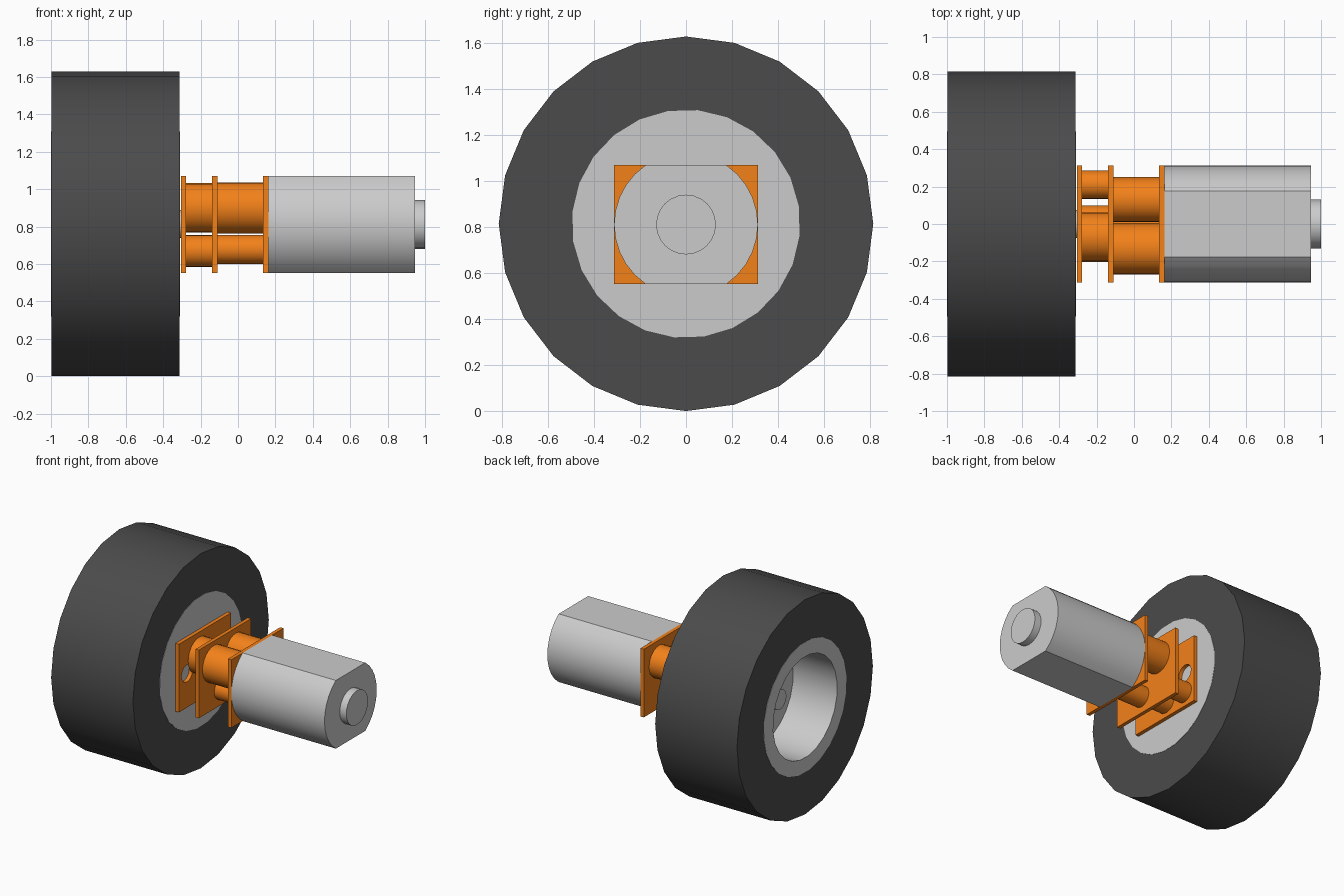
import bpy, bmesh, math

if "Cube" in bpy.data.objects:
    bpy.data.objects.remove(bpy.data.objects["Cube"])

AXLE = 0.815


def material(name, rgb):
    m = bpy.data.materials.new(name)
    m.diffuse_color = (*rgb, 1)
    m.use_nodes = True
    m.node_tree.nodes["Principled BSDF"].inputs["Base Color"].default_value = m.diffuse_color
    return m


RUBBER = material("dark_rubber", (0.07, 0.07, 0.07))
ORANGE = material("orange", (0.9, 0.22, 0.01))
CAP = material("light_grey", (0.6, 0.6, 0.6))


def finish(name, bm, mat, smooth=True):
    bmesh.ops.recalc_face_normals(bm, faces=bm.faces)
    me = bpy.data.meshes.new(name)
    bm.to_mesh(me)
    bm.free()
    ob = bpy.data.objects.new(name, me)
    bpy.context.collection.objects.link(ob)
    if mat:
        me.materials.append(mat)
    bpy.ops.object.select_all(action='DESELECT')
    ob.select_set(True)
    bpy.context.view_layer.objects.active = ob
    if smooth:
        bpy.ops.object.shade_smooth_by_angle(angle=math.radians(30))
    return ob


def lathe(name, profile, sides, mat=None, phase=0.0):
    """Spin a closed (x, radius) loop around the axle."""
    bm = bmesh.new()
    rings = []
    for i in range(sides):
        a = 2 * math.pi * i / sides + phase
        rings.append([bm.verts.new((x, r * math.cos(a), AXLE + r * math.sin(a)))
                      for x, r in profile])
    n = len(profile)
    for i in range(sides):
        a, b = rings[i], rings[(i + 1) % sides]
        for j in range(n):
            k = (j + 1) % n
            bm.faces.new((a[j], a[k], b[k], b[j]))
    bmesh.ops.remove_doubles(bm, verts=bm.verts, dist=1e-5)
    return finish(name, bm, mat)


def prism(name, outline, x0, x1, mat=None, smooth=True):
    """Extrude a (y, z) outline from x0 to x1."""
    bm = bmesh.new()
    f = bm.faces.new([bm.verts.new((x0, y, z)) for y, z in outline])
    ext = bmesh.ops.extrude_face_region(bm, geom=[f])
    bmesh.ops.translate(bm, vec=(x1 - x0, 0, 0),
                        verts=[v for v in ext["geom"] if isinstance(v, bmesh.types.BMVert)])
    return finish(name, bm, mat, smooth)


def circle(y, z, r, n=24):
    return [(y + r * math.cos(2 * math.pi * i / n), z + r * math.sin(2 * math.pi * i / n))
            for i in range(n)]


# Wheel: low-sided tyre and a cup-shaped rim
lathe("tyre", [(-0.998, 0.815), (-0.312, 0.815), (-0.312, 0.48), (-0.998, 0.48)], 24, RUBBER)
lathe("wheel_rim", [(-1.0, 0.497), (-0.31, 0.497), (-0.31, 0.0), (-0.63, 0.0),
                    (-0.63, 0.385), (-1.0, 0.385)], 24, None, math.radians(9))
prism("axle_shaft", circle(0, AXLE, 0.075), -0.79, -0.29)

# Gearbox plates
for name, x in (("wheel_plate", -0.305), ("middle_plate", -0.138), ("motor_plate", 0.135)):
    plate = prism(name, [(-0.313, 0.553), (0.313, 0.553), (0.313, 1.07), (-0.313, 1.07)],
                  x, x + 0.028, ORANGE, False)
    if name == "wheel_plate":
        # Side mounting holes
        for y in (-0.215, 0.215):
            cutter = prism("hole_cutter", circle(y, 0.812, 0.065), x - 0.1, x + 0.1, None, False)
            cutter.hide_render = True
            mod = plate.modifiers.new("hole", 'BOOLEAN')
            mod.operation = 'DIFFERENCE'
            mod.solver = 'EXACT'
            mod.object = cutter
            bpy.context.view_layer.objects.active = plate
            bpy.ops.object.modifier_apply(modifier=mod.name)
            bpy.data.objects.remove(cutter)

# Gear drums between the plates: (y, z, radius)
stages = (
    (-0.28, -0.135, [(-0.07, 0.90, 0.132), (0.015, 0.67, 0.085), (0.21, 0.66, 0.076)]),
    (-0.113, 0.138, [(-0.132, 0.90, 0.137), (0.13, 0.91, 0.12), (-0.05, 0.678, 0.078)]),
)
for s, (x0, x1, drums) in enumerate(stages, 1):
    for d, (y, z, r) in enumerate(drums, 1):
        prism(f"gear_drum_{s}_{d}", circle(y, z, r), x0, x1, ORANGE)

# Motor: round can with flat top and bottom
R, FLAT, STEPS = 0.313, 0.2585, 10
limit = math.asin(FLAT / R)
arc = [-limit + 2 * limit * i / STEPS for i in range(STEPS + 1)]
outline = [(s * R * math.cos(a), 0.8115 + s * R * math.sin(a)) for s in (1, -1) for a in arc]
prism("motor_can", outline, 0.163, 0.845)
prism("motor_end_cap", outline, 0.845, 0.945, CAP)
prism("rear_bearing", circle(0, 0.8115, 0.13), 0.94, 1.0, CAP)
